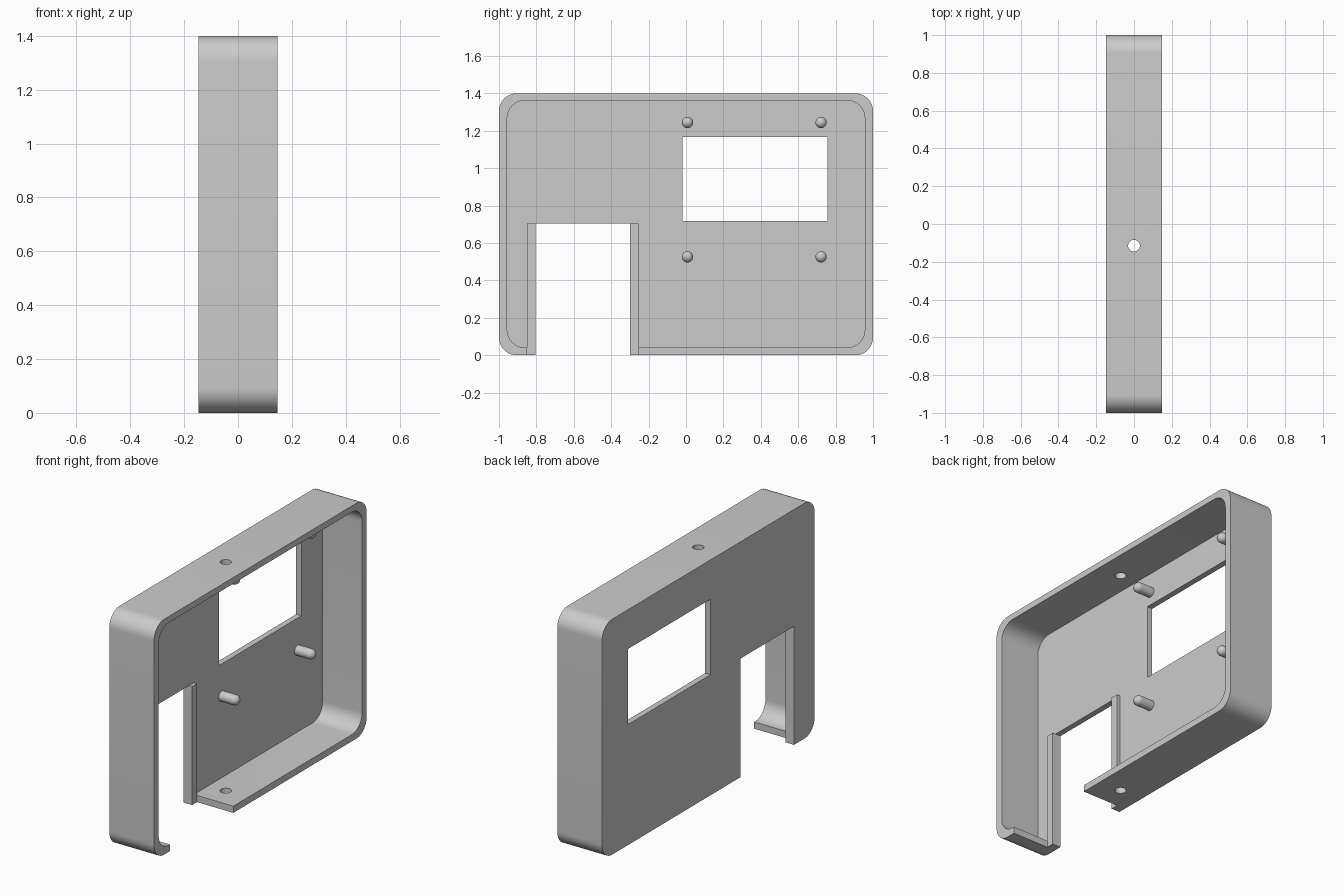
import bpy, bmesh, math
from mathutils import Matrix

if "Cube" in bpy.data.objects:
    bpy.data.objects.remove(bpy.data.objects["Cube"])

grey = bpy.data.materials.new("light grey plastic")
grey.use_nodes = True
colour = (0.6, 0.6, 0.6, 1)
grey.diffuse_color = colour
grey.node_tree.nodes["Principled BSDF"].inputs["Base Color"].default_value = colour

BACK, FRONT = -0.147, 0.147       # depth of the case along x
PANEL = BACK + 0.035              # inner face of the panel
RIB = BACK + 0.055                # inner face of the door ribs
HEIGHT = 1.4
DOOR = (-0.805, -0.3)
DOOR_TOP = 0.705
RIB_W = 0.046


def new_object(name, bm):
    bmesh.ops.recalc_face_normals(bm, faces=bm.faces)
    mesh = bpy.data.meshes.new(name)
    bm.to_mesh(mesh)
    bm.free()
    mesh.materials.append(grey)
    obj = bpy.data.objects.new(name, mesh)
    bpy.context.collection.objects.link(obj)
    return obj


def prism(name, x0, x1, y0, y1, z0, z1, radius=0, steps=12):
    """Rounded rectangle in the y-z plane, extruded along x."""
    bm = bmesh.new()
    corners = [(y1, z1, -1, -1), (y0, z1, 1, -1), (y0, z0, 1, 1), (y1, z0, -1, 1)]
    verts = []
    for i, (y, z, sy, sz) in enumerate(corners):
        for k in range(steps + 1 if radius else 1):
            a = math.pi / 2 * (i + k / steps)
            verts.append(bm.verts.new((x0,
                                       y + radius * (sy + math.cos(a)),
                                       z + radius * (sz + math.sin(a)))))
    face = bm.faces.new(verts)
    ext = bmesh.ops.extrude_face_region(bm, geom=[face])
    bmesh.ops.translate(bm, vec=(x1 - x0, 0, 0),
                        verts=[v for v in ext["geom"] if isinstance(v, bmesh.types.BMVert)])
    return new_object(name, bm)


def combine(target, tool, operation):
    mod = target.modifiers.new(operation, 'BOOLEAN')
    mod.operation, mod.solver, mod.object = operation, 'EXACT', tool
    bpy.context.view_layer.objects.active = target
    bpy.ops.object.modifier_apply(modifier=mod.name)
    bpy.data.objects.remove(tool)


def smooth(obj):
    bpy.ops.object.select_all(action='DESELECT')
    obj.select_set(True)
    bpy.context.view_layer.objects.active = obj
    bpy.ops.object.shade_smooth_by_angle(angle=math.radians(30))


# Open tray with rounded corners
case = prism("case_shell", BACK, FRONT, -1, 1, 0, HEIGHT, 0.095)
combine(case, prism("cavity", PANEL, 0.3, -0.956, 0.956, 0.04, HEIGHT - 0.037, 0.095), 'DIFFERENCE')

# Display window
combine(case, prism("window_cut", -0.3, 0, -0.02, 0.757, 0.717, 1.166), 'DIFFERENCE')

# Doorway through the panel, and a wider gap in the bottom wall in front of the ribs
combine(case, prism("door_cut", -0.3, 0.3, *DOOR, -0.1, DOOR_TOP), 'DIFFERENCE')
combine(case, prism("wall_gap", PANEL, 0.3, DOOR[0] - RIB_W, DOOR[1] + RIB_W, -0.1, 0.2),
        'DIFFERENCE')

# Screw hole through the top and bottom walls
bm = bmesh.new()
bmesh.ops.create_cone(bm, cap_ends=True, segments=32, radius1=0.031, radius2=0.031, depth=4,
                      matrix=Matrix.Translation((0, -0.115, 0)))
combine(case, new_object("screw_hole", bm), 'DIFFERENCE')
smooth(case)

# Ribs along both sides of the doorway
prism("door_rib_front", PANEL, RIB, DOOR[0] - RIB_W, DOOR[0], 0, DOOR_TOP)
prism("door_rib_back", PANEL, RIB, DOOR[1], DOOR[1] + RIB_W, 0, DOOR_TOP)

# Four round-ended mounting pegs around the window
R, LENGTH, SEGS, RINGS = 0.03, 0.085, 24, 8
for level, z in (("lower", 0.526), ("upper", 1.244)):
    for side, y in (("front", 0.008), ("back", 0.722)):
        bm = bmesh.new()
        outline = [(0, R)] + [(LENGTH + R * math.sin(a), R * math.cos(a))
                              for a in (math.pi / 2 * k / RINGS for k in range(RINGS + 1))]
        points = [bm.verts.new((PANEL + x, y + r, z)) for x, r in outline]
        edges = [bm.edges.new(pair) for pair in zip(points, points[1:])]
        bmesh.ops.spin(bm, geom=points + edges, cent=(0, y, z), axis=(1, 0, 0),
                       angle=2 * math.pi, steps=SEGS)
        bmesh.ops.remove_doubles(bm, verts=bm.verts, dist=0.0001)
        smooth(new_object(f"{level}_{side}_peg", bm))
